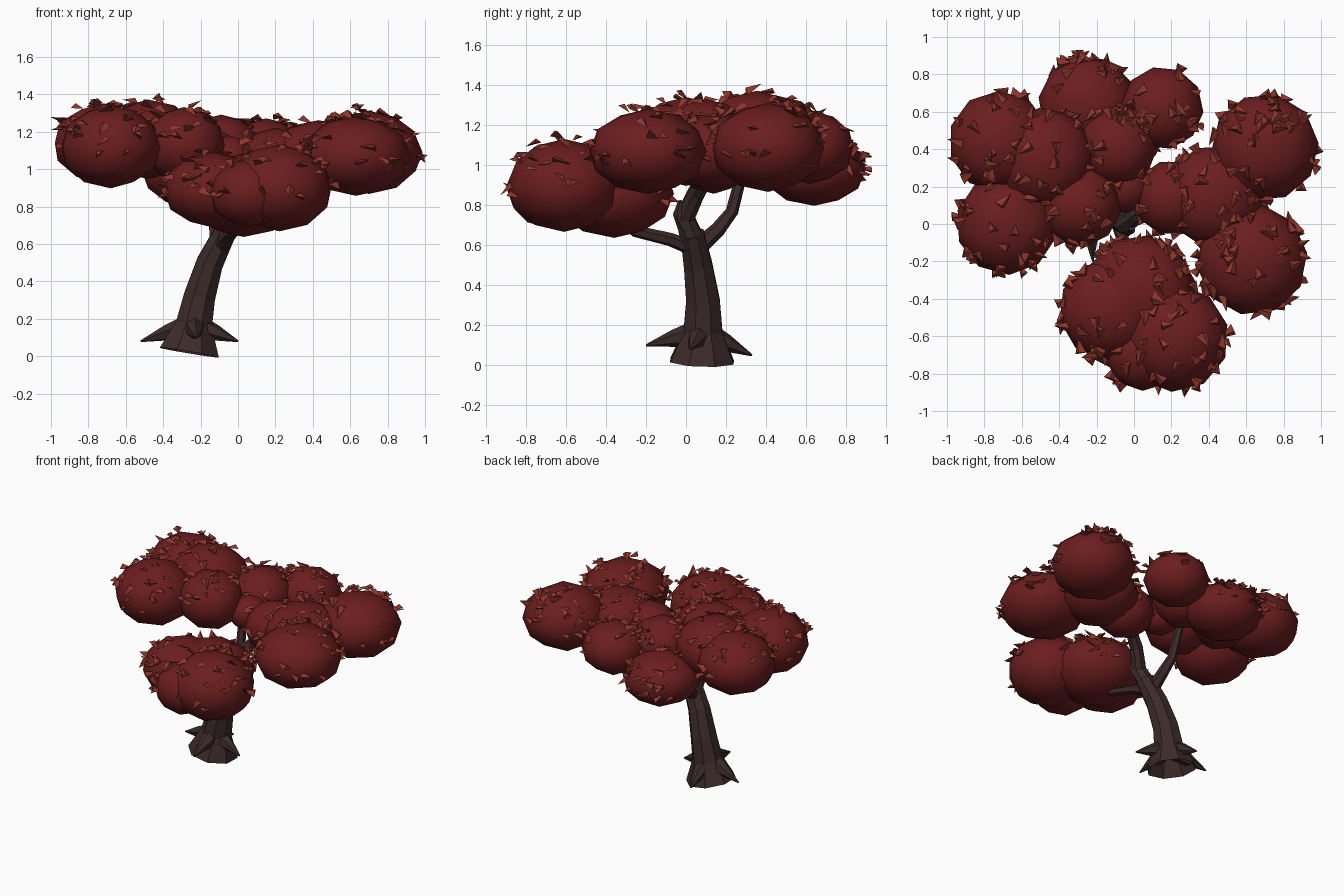
import bpy, bmesh, math, random
from mathutils import Vector, Matrix

random.seed(11)
cube = bpy.data.objects.get("Cube")
if cube:
    bpy.data.objects.remove(cube, do_unlink=True)


def material(name, rgb):
    m = bpy.data.materials.new(name)
    m.use_nodes = True
    m.diffuse_color = (*rgb, 1)
    m.node_tree.nodes["Principled BSDF"].inputs["Base Color"].default_value = (*rgb, 1)
    return m


bark = material("dark bark", (0.046, 0.023, 0.023))
crimson = material("deep crimson", (0.148, 0.0125, 0.0135))
rust = material("rust red", (0.26, 0.035, 0.024))


def finish(name, bm, mat, smooth=None):
    me = bpy.data.meshes.new(name)
    bmesh.ops.recalc_face_normals(bm, faces=bm.faces)
    bm.to_mesh(me)
    bm.free()
    me.materials.append(mat)
    ob = bpy.data.objects.new(name, me)
    bpy.context.collection.objects.link(ob)
    if smooth:
        bpy.ops.object.select_all(action="DESELECT")
        ob.select_set(True)
        bpy.context.view_layer.objects.active = ob
        bpy.ops.object.shade_smooth_by_angle(angle=math.radians(smooth))


def limb(name, points, radii, sides=8):
    """Faceted tube swept through the points, open at the foot."""
    bm = bmesh.new()
    pts = [Vector(p) for p in points]
    rings = []
    for i, (p, r) in enumerate(zip(pts, radii)):
        tangent = pts[min(i + 1, len(pts) - 1)] - pts[max(i - 1, 0)]
        turn = Vector((0, 0, 1)).rotation_difference(tangent.normalized())
        rings.append([bm.verts.new(p + turn @ Vector((r * math.cos(a), r * math.sin(a), 0)))
                      for a in [math.tau * (k + 0.5) / sides for k in range(sides)]])
    for a, b in zip(rings, rings[1:]):
        for k in range(sides):
            n = (k + 1) % sides
            bm.faces.new((a[k], a[n], b[n], b[k]))
    bm.faces.new(rings[-1])
    finish(name, bm, bark)


# Trunk and branches
limb("trunk",
     [(-0.26, 0.08, 0.02), (-0.235, 0.085, 0.17), (-0.205, 0.085, 0.32),
      (-0.15, 0.06, 0.5), (-0.07, 0.03, 0.66)],
     [0.172, 0.105, 0.091, 0.077, 0.064])
limb("left_branch",
     [(-0.09, 0.035, 0.62), (-0.05, -0.005, 0.74), (0.02, 0.05, 0.86), (0.16, 0.13, 0.99)],
     [0.064, 0.052, 0.046, 0.036])
limb("left_branch_stub",
     [(-0.05, 0.0, 0.7), (-0.03, -0.03, 0.76), (-0.01, -0.02, 0.82)],
     [0.045, 0.036, 0.02], 6)
limb("front_branch",
     [(-0.1, 0.05, 0.58), (-0.06, -0.08, 0.63), (-0.02, -0.25, 0.67), (0.02, -0.4, 0.78)],
     [0.04, 0.034, 0.03, 0.025], 6)
limb("back_branch",
     [(-0.11, 0.05, 0.58), (-0.12, 0.16, 0.68), (-0.14, 0.23, 0.77), (-0.16, 0.29, 1.0)],
     [0.045, 0.038, 0.032, 0.027], 6)

# Pointed roots around the foot
for side, tip in {"right": (-0.52, 0.13, 0.08), "left": (0.0, 0.02, 0.08),
                  "front": (-0.22, -0.2, 0.1), "back": (-0.27, 0.33, 0.05)}.items():
    foot, tip = Vector((-0.24, 0.08, 0.17)), Vector(tip)
    limb(side + "_root", [foot, foot.lerp(tip, 0.5), tip], [0.068, 0.044, 0.005], 6)

# Foliage clumps: x, y, z, width radius, height radius
CLUMPS = [
    (-0.72, 0.44, 1.14, 0.27, 0.21), (-0.68, 0.0, 1.12, 0.27, 0.22),
    (-0.48, 0.35, 1.16, 0.27, 0.21), (-0.29, 0.1, 1.13, 0.22, 0.2),
    (-0.25, 0.64, 0.98, 0.26, 0.18), (0.15, 0.62, 1.09, 0.22, 0.18),
    (-0.09, 0.41, 1.11, 0.21, 0.18), (0.2, 0.14, 1.04, 0.2, 0.18),
    (0.43, 0.15, 1.07, 0.27, 0.19), (0.7, 0.41, 1.09, 0.285, 0.22),
    (0.63, -0.19, 1.07, 0.295, 0.21), (0.03, -0.36, 0.86, 0.3, 0.22),
    (-0.13, -0.46, 0.89, 0.27, 0.2), (0.22, -0.61, 0.9, 0.285, 0.23),
    (0.05, -0.69, 0.87, 0.2, 0.18), (-0.05, 0.2, 1.06, 0.14, 0.12),
]
for i, (x, y, z, r, h) in enumerate(CLUMPS):
    bm = bmesh.new()
    bmesh.ops.create_icosphere(bm, subdivisions=2, radius=1.01)
    bm.transform(Matrix.Translation((x, y, z)) @ Matrix.Diagonal((r, r, h, 1))
                 @ Matrix.Rotation(i * 1.3, 4, "Z"))
    finish(f"foliage_clump_{i + 1}", bm, crimson, 60)


def buried(p, skip):
    return any(((p.x - x) ** 2 + (p.y - y) ** 2) / r ** 2 + ((p.z - z) / h) ** 2 < 0.9
               for j, (x, y, z, r, h) in enumerate(CLUMPS) if j != skip)


# Loose leaves: broad, thin darts lying nearly level over the clumps
bm = bmesh.new()
for i, (x, y, z, r, h) in enumerate(CLUMPS):
    for _ in range(round(520 * r * r)):
        up, a = random.uniform(-0.25, 0.98), random.uniform(0, math.tau)
        flat = math.sqrt(1 - up * up)
        out = Vector((flat * math.cos(a), flat * math.sin(a), up))
        lift = random.uniform(0.98, 1.12)
        p = Vector((x, y, z)) + Vector((out.x * r, out.y * r, out.z * h * lift))
        if buried(p, i):
            continue
        turn = (Matrix.Rotation(random.uniform(0, math.tau), 3, "Z")
                @ Matrix.Rotation(random.uniform(-0.7, 0.7), 3, "Y")
                @ Matrix.Rotation(random.uniform(-0.6, 0.6), 3, "X"))
        size = random.uniform(0.065, 0.095)
        tip, left, right, ridge = [
            bm.verts.new(p + turn @ Vector(c) * size)
            for c in ((0.6, 0, 0), (-0.4, 0.38, 0), (-0.4, -0.38, 0), (-0.3, 0, 0.3))]
        for face in ((tip, right, left), (tip, left, ridge),
                     (tip, ridge, right), (left, right, ridge)):
            bm.faces.new(face)
finish("loose_leaves", bm, rust)
